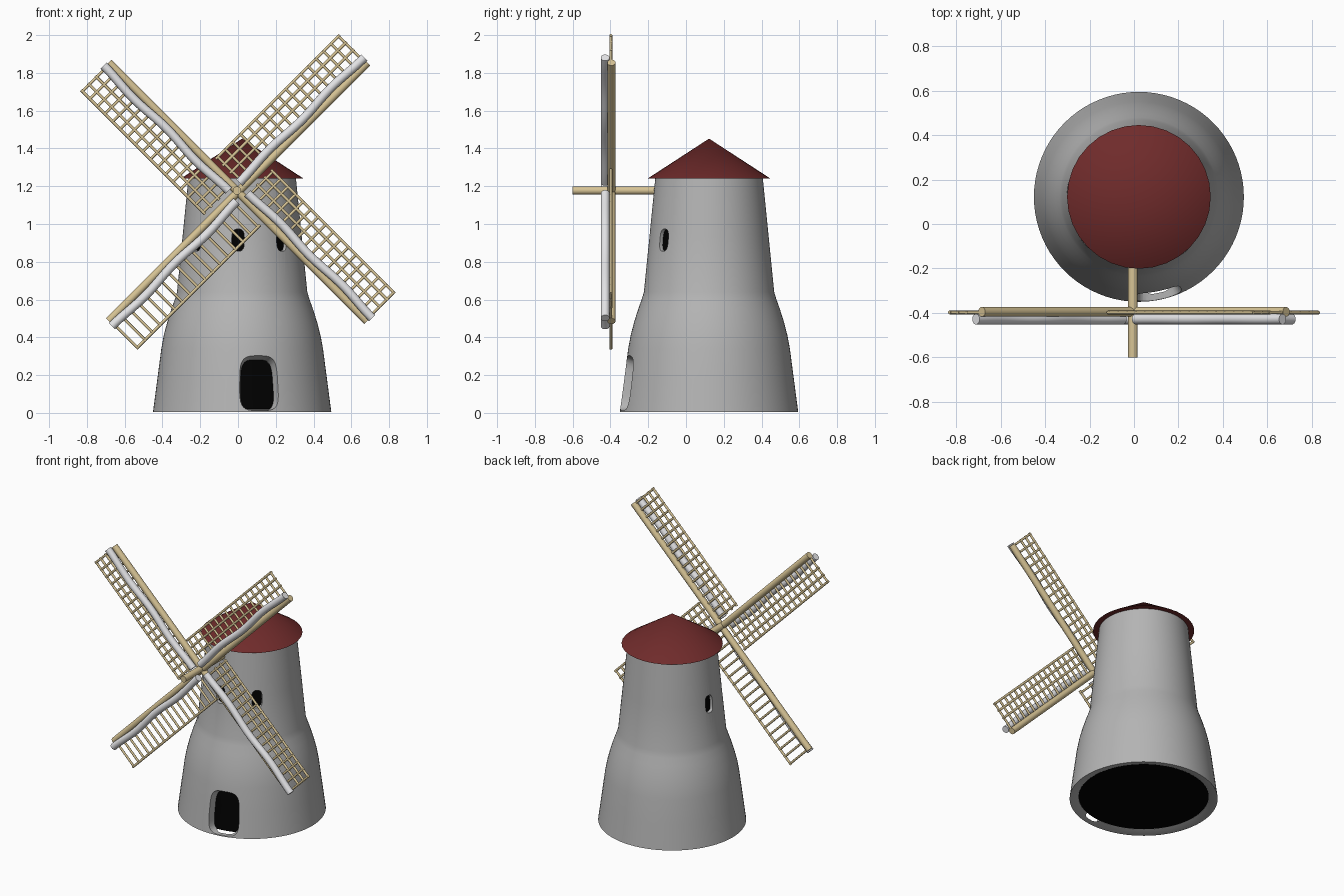
import bpy, bmesh, math
from mathutils import Vector

if "Cube" in bpy.data.objects:
    bpy.data.objects.remove(bpy.data.objects["Cube"])


def material(name, rgb):
    m = bpy.data.materials.new(name)
    m.diffuse_color = (*rgb, 1)
    m.use_nodes = True
    m.node_tree.nodes["Principled BSDF"].inputs["Base Color"].default_value = m.diffuse_color
    return m


GREY = material("grey_plaster", (0.46, 0.46, 0.46))
BLACK = material("dark_interior", (0, 0, 0))
RED = material("red_roof", (0.16, 0.024, 0.024))
WOOD = material("pale_wood", (0.68, 0.55, 0.3))
WHITE = material("white_canvas", (0.8, 0.8, 0.82))
CX, CY = 0.022, 0.122          # tower axis
HUB_Z = 1.17


def finish(bm, name, mat, angle=50):
    bmesh.ops.recalc_face_normals(bm, faces=bm.faces)
    me = bpy.data.meshes.new(name)
    bm.to_mesh(me)
    bm.free()
    ob = bpy.data.objects.new(name, me)
    bpy.context.collection.objects.link(ob)
    me.materials.append(mat)
    smooth(ob, angle)
    return ob


def smooth(ob, angle):
    bpy.ops.object.select_all(action='DESELECT')
    ob.select_set(True)
    bpy.context.view_layer.objects.active = ob
    bpy.ops.object.shade_smooth_by_angle(angle=math.radians(angle))


def lathe(name, prof, seg, mat, angle=35):
    """Revolve a closed loop of (radius, z) points round the tower axis."""
    bm = bmesh.new()
    rings = []
    for r, z in prof:
        if r == 0:
            rings.append([bm.verts.new((CX, CY, z))] * seg)
        else:
            rings.append([bm.verts.new((CX + r * math.cos(2 * math.pi * i / seg),
                                        CY + r * math.sin(2 * math.pi * i / seg), z))
                          for i in range(seg)])
    for k in range(len(prof)):
        nxt = (k + 1) % len(prof)
        if prof[k][0] == 0 and prof[nxt][0] == 0:
            continue
        a, b = rings[k], rings[nxt]
        for i in range(seg):
            j = (i + 1) % seg
            bm.faces.new(list(dict.fromkeys((a[i], a[j], b[j], b[i]))))
    return finish(bm, name, mat, angle)


def tube(bm, pts, radii, sides=12):
    """Round bar through points, capped at both ends."""
    d = (pts[-1] - pts[0]).normalized()
    u = d.orthogonal().normalized()
    w = d.cross(u)
    rings = [[bm.verts.new(p + r * (u * math.cos(2 * math.pi * i / sides)
                                    + w * math.sin(2 * math.pi * i / sides)))
              for i in range(sides)] for p, r in zip(pts, radii)]
    for a, b in zip(rings, rings[1:]):
        for i in range(sides):
            j = (i + 1) % sides
            bm.faces.new((a[i], a[j], b[j], b[i]))
    bm.faces.new(rings[0][::-1])
    bm.faces.new(rings[-1])


def opening(bm, az, sections, power):
    """Rounded cutter pointing outwards; sections are (distance, half width, z low, z high)."""
    a = math.radians(az)
    out, side = Vector((math.sin(a), -math.cos(a), 0)), Vector((math.cos(a), math.sin(a), 0))
    loops = []
    for dist, hw, z0, z1 in sections:
        loop = []
        for i in range(32):
            t = 2 * math.pi * (i + 0.5) / 32
            c, s = math.cos(t), math.sin(t)
            x = math.copysign(abs(c) ** (2 / power), c) * hw
            z = (z0 + z1) / 2 + math.copysign(abs(s) ** (2 / power), s) * (z1 - z0) / 2
            loop.append(bm.verts.new(Vector((CX, CY, z)) + out * dist + side * x))
        loops.append(loop)
    a, b = loops
    for i in range(32):
        j = (i + 1) % 32
        bm.faces.new((a[i], a[j], b[j], b[i]))
    bm.faces.new(a[::-1])
    bm.faces.new(b)


# Tower shell with a slanted bottom lip, and the dark core that fills it
outer = [(0.472, 0.005), (0.449, 0.18), (0.428, 0.34), (0.415, 0.41), (0.397, 0.48),
         (0.375, 0.55), (0.357, 0.6), (0.345, 0.64), (0.315, 0.94), (0.285, 1.24)]
core = [(r - (0.058 if z < 0.5 else 0.04 if z < 0.62 else 0.022), max(z, 0.02))
        for r, z in outer[:-1]] + [(0.265, 1.2)]
tower = lathe("tower", outer + [(0, 1.245), (0, 1.202)]
              + [(r + 0.001, z) for r, z in reversed(core)] + [(0.466, 0.005)], 80, GREY)
lathe("dark_interior", [(0, 0.02)] + core + [(0, 1.2)], 80, BLACK)

# Door and window openings
bm = bmesh.new()
opening(bm, 11.5, [(0.3, 0.062, 0.012, 0.25), (0.55, 0.135, 0.012, 0.35)], 4)
for az in (41, -4, -49, -97):
    opening(bm, az, [(0.2, 0.03, 0.865, 0.965), (0.4, 0.036, 0.85, 0.98)], 3)
cutter = finish(bm, "opening_cutter", GREY)
cutter.hide_render = True
mod = tower.modifiers.new("openings", 'BOOLEAN')
mod.operation, mod.solver, mod.object = 'DIFFERENCE', 'EXACT', cutter
bpy.context.view_layer.objects.active = tower
bpy.ops.object.modifier_apply(modifier=mod.name)
bpy.data.objects.remove(cutter)
smooth(tower, 35)

# Conical roof
lathe("roof", [(0, 1.242), (0.323, 1.242), (0, 1.452)], 32, RED)

# Axle
bm = bmesh.new()
tube(bm, [Vector((-0.005, -0.6, HUB_Z + 0.007)), Vector((-0.005, -0.1, HUB_Z + 0.007))],
     [0.022] * 2, 20)
finish(bm, "axle", WOOD)

# Four sails: spar, lattice and rolled canvas
for k, name in enumerate(("upper_right", "upper_left", "lower_left", "lower_right")):
    t = math.radians(45 + 90 * k)

    def at(along, across, y):
        return Vector((along * math.cos(t) - across * math.sin(t), y,
                       HUB_Z + along * math.sin(t) + across * math.cos(t)))

    bm = bmesh.new()
    tube(bm, [at(0, 0, -0.395), at(0.968, 0, -0.395)], [0.022] * 2, 16)
    finish(bm, name + "_spar", WOOD)

    bm = bmesh.new()
    bars = (0.206,) if name == "lower_left" else (0.206, 0.155, 0.1)
    for across in bars:
        tube(bm, [at(0.04, across, -0.398), at(0.968, across, -0.398)], [0.008] * 2)
    for i in range(17):
        along = 0.055 + i * 0.0565
        tube(bm, [at(along, 0, -0.398), at(along, 0.212, -0.398)], [0.0075] * 2)
    finish(bm, name + "_lattice", WOOD)

    bm = bmesh.new()
    pts, radii = [], []
    for i in range(41):
        s = i / 40
        pts.append(at(0.04 + 0.935 * s, 0.036 - 0.006 * math.cos(s * 12.6), -0.428))
        radii.append(0.0235)
    tube(bm, pts, radii, 16)
    finish(bm, name + "_canvas", WHITE)
